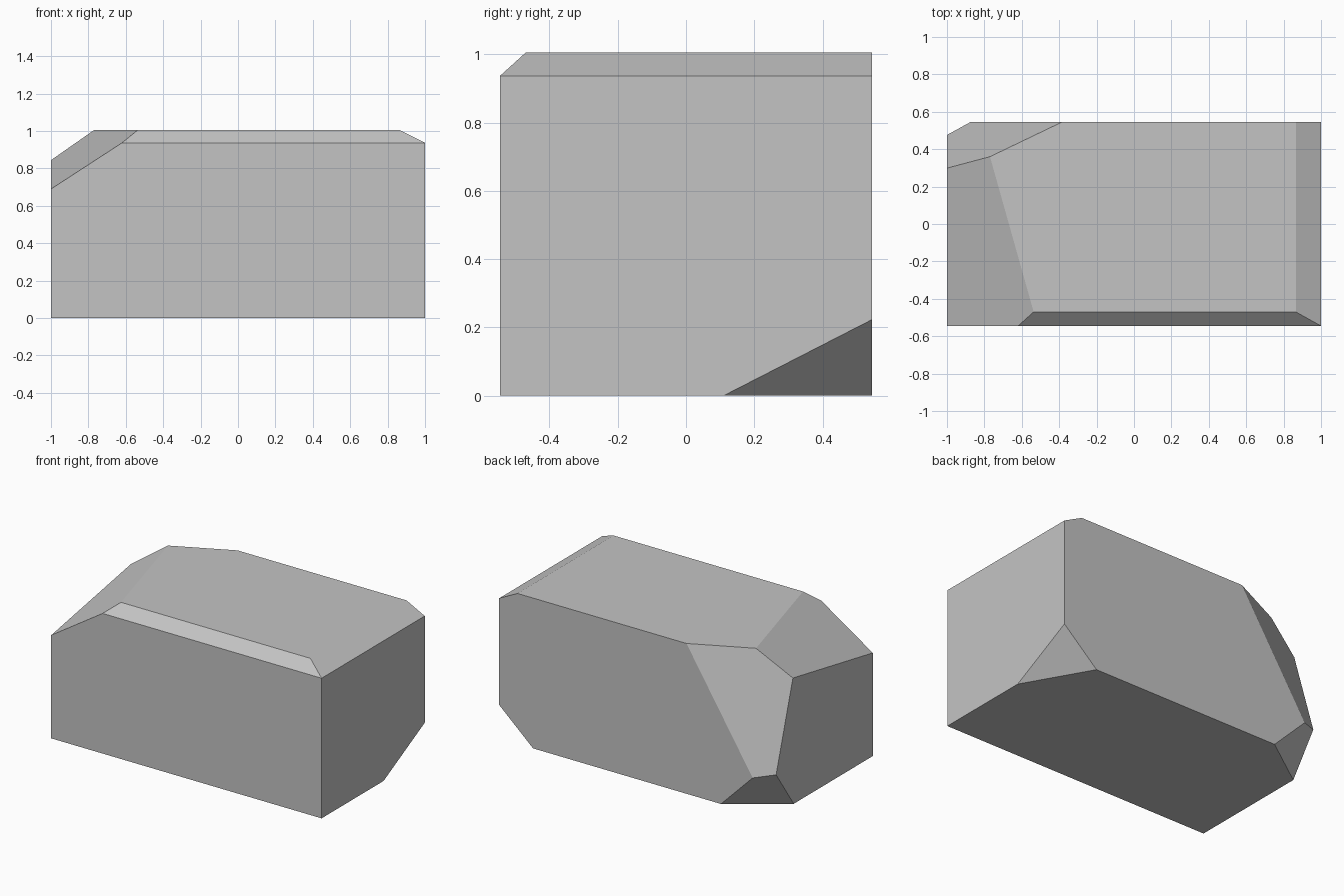
import bpy
import bmesh
from mathutils import Vector, Matrix

default = bpy.data.objects.get("Cube")
if default:
    bpy.data.objects.remove(default, do_unlink=True)

HALF_Y, TOP, RIM = 0.545, 1.005, 0.937

# Single stone colour
stone = bpy.data.materials.new("light_grey_stone")
stone.use_nodes = True
grey = (0.55, 0.55, 0.55, 1.0)
stone.diffuse_color = grey
stone.node_tree.nodes["Principled BSDF"].inputs["Base Color"].default_value = grey


def slice_off(bm, *points):
    """Cut away everything beyond the plane through three points and cap it."""
    a, b, c = (Vector(p) for p in points)
    normal = (b - a).cross(c - a).normalized()
    if normal.dot(Vector((0, 0, TOP / 2)) - a) > 0:
        normal.negate()
    geom = bm.verts[:] + bm.edges[:] + bm.faces[:]
    cut = bmesh.ops.bisect_plane(bm, geom=geom, dist=1e-5, plane_co=a,
                                 plane_no=normal, clear_outer=True)
    rim = [e for e in cut["geom_cut"] if isinstance(e, bmesh.types.BMEdge)]
    bmesh.ops.contextual_create(bm, geom=rim)


# Block
bm = bmesh.new()
bmesh.ops.create_cube(bm, size=1, matrix=Matrix.Translation((0, 0, TOP / 2))
                      @ Matrix.Diagonal((2, 2 * HALF_Y, TOP, 1)))

# Front and +x top bevels
slice_off(bm, (-1, -HALF_Y, RIM), (1, -HALF_Y, RIM), (0, -0.47, TOP))
slice_off(bm, (1, -HALF_Y, RIM), (1, HALF_Y, RIM), (0.865, 0, TOP))
# Sloping -x shoulder
slice_off(bm, (-1, -HALF_Y, 0.69), (-0.62, -HALF_Y, RIM), (-0.77, 0.36, TOP))
# Steep facet on the back -x corner
slice_off(bm, (-0.77, 0.36, TOP), (-0.385, HALF_Y, TOP), (-1, 0.30, 0.84))
# Undercut lower back corners
slice_off(bm, (-1, 0.29, 0), (-0.64, HALF_Y, 0), (-0.875, HALF_Y, 0.237))
slice_off(bm, (1, 0.11, 0), (0.75, HALF_Y, 0), (1, HALF_Y, 0.223))

bmesh.ops.recalc_face_normals(bm, faces=bm.faces[:])
mesh = bpy.data.meshes.new("stone_block")
bm.to_mesh(mesh)
bm.free()
mesh.materials.append(stone)
block = bpy.data.objects.new("stone_block", mesh)
bpy.context.collection.objects.link(block)
